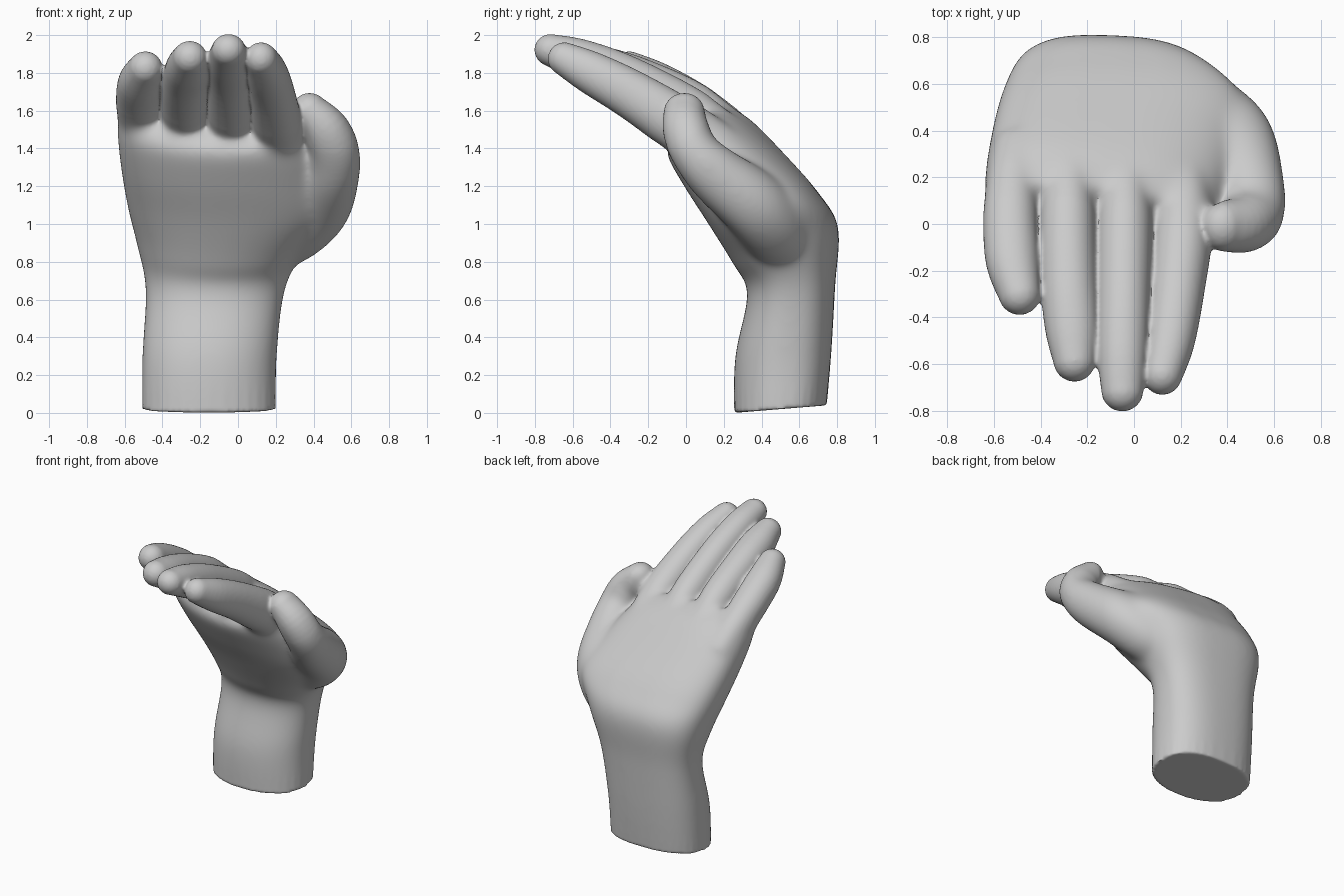
import bpy, bmesh, math
from mathutils import Vector

if "Cube" in bpy.data.objects:
    bpy.data.objects.remove(bpy.data.objects["Cube"])

X = Vector((1, 0, 0))
SIDES = 32


def spline(rows, steps=5):
    """Catmull-Rom interpolation through rows of numbers."""
    out = []
    n = len(rows)
    for i in range(n - 1):
        p0, p1, p2, p3 = (rows[max(0, min(n - 1, i + k))] for k in (-1, 0, 1, 2))
        for s in range(steps):
            t = s / steps
            out.append([0.5 * (2 * b + (c - a) * t + (2 * a - 5 * b + 4 * c - d) * t * t
                               + (3 * b - a - 3 * c + d) * t ** 3)
                        for a, b, c, d in zip(p0, p1, p2, p3)])
    out.append(list(rows[-1]))
    return out


def loft(bm, rings):
    """Skin rings given as (centre, u, v, roundness of front, roundness of back)."""
    loops = []
    for c, u, v, front, back in rings:
        loop = []
        for k in range(SIDES):
            a = 2 * math.pi * k / SIDES
            ca, sa = math.cos(a), math.sin(a)
            e = 2 / (back if sa > 0 else front)
            loop.append(bm.verts.new(c + u * math.copysign(abs(ca) ** e, ca)
                                     + v * math.copysign(abs(sa) ** e, sa)))
        loops.append(loop)
    for a, b in zip(loops, loops[1:]):
        for k in range(SIDES):
            j = (k + 1) % SIDES
            bm.faces.new((a[k], a[j], b[j], b[k]))
    bm.faces.new(loops[0][::-1])
    bm.faces.new(loops[-1])


def digit(bm, rows, side=X):
    """Tapered tube with a rounded tip; rows are x, y, z, half width, half thickness."""
    pts = spline(rows)
    rings = []
    for i, p in enumerate(pts):
        c = Vector(p[:3])
        t = (Vector(pts[min(i + 1, len(pts) - 1)][:3]) - Vector(pts[max(i - 1, 0)][:3])).normalized()
        u = (side - t * side.dot(t)).normalized()
        v = t.cross(u)
        rings.append((c, u * p[3], v * p[4], 2.1, 2.1))
    c, u, v = rings[-1][:3]
    r = (u.length + v.length) / 2
    for deg in (20, 40, 58, 74, 85):
        a = math.radians(deg)
        rings.append((c + t * r * math.sin(a), u * math.cos(a), v * math.cos(a), 2, 2))
    loft(bm, rings)


bm = bmesh.new()

# forearm and palm: front y, front z, back y, back z, left x, right x,
# backward tilt of the little-finger side, back roundness
palm = [(.255, .00, .745, .04, -.507, .20, 0, 2.5),
        (.26, .30, .77, .32, -.507, .207, 0, 2.6),
        (.325, .63, .79, .68, -.49, .25, .01, 2.7),
        (.255, .78, .805, .98, -.535, .36, .02, 2.8),
        (.12, 1.00, .70, 1.16, -.585, .51, .03, 2.8),
        (-.005, 1.20, .53, 1.35, -.62, .45, .045, 2.7),
        (-.09, 1.37, .32, 1.55, -.64, .355, .065, 2.6),
        (-.06, 1.45, .16, 1.63, -.62, .32, .07, 2.4)]
rings = []
for fy, fz, by, bz, xl, xr, tilt, e in spline(palm, 6):
    c = Vector(((xl + xr) / 2, (fy + by) / 2, (fz + bz) / 2))
    v = Vector((0, by - fy, bz - fz)) / 2
    rings.append((c, X * (xr - xl) / 2 - v.normalized() * tilt, v, 2.15, e))
loft(bm, rings)

# little, ring, middle and index fingers
digit(bm, [(-.50, .32, 1.38, .11, .13), (-.52, .18, 1.52, .115, .13), (-.53, .02, 1.645, .116, .118),
           (-.52, -.16, 1.75, .114, .11), (-.49, -.30, 1.825, .09, .09)])
digit(bm, [(-.28, .26, 1.40, .12, .16), (-.285, .03, 1.60, .123, .15),
           (-.28, -.25, 1.75, .121, .13), (-.265, -.45, 1.83, .115, .113),
           (-.255, -.585, 1.88, .091, .09)])
digit(bm, [(-.04, .24, 1.37, .12, .16), (-.04, .03, 1.555, .122, .155),
           (-.045, -.30, 1.755, .114, .13), (-.05, -.55, 1.865, .107, .112),
           (-.05, -.715, 1.92, .09, .086)])
digit(bm, [(.20, .22, 1.34, .12, .15), (.21, .0, 1.50, .13, .15),
           (.185, -.28, 1.68, .117, .13), (.155, -.50, 1.80, .105, .113),
           (.122, -.645, 1.875, .085, .088)])

# thumb with its fleshy base
digit(bm, [(.15, .52, .86, .14, .14), (.27, .47, .97, .19, .18),
           (.41, .36, 1.10, .19, .18), (.495, .16, 1.26, .15, .155),
           (.508, .05, 1.38, .136, .13), (.465, .0, 1.50, .122, .122),
           (.385, -.01, 1.595, .096, .108)], Vector((.8, 0, -.3)))

bmesh.ops.recalc_face_normals(bm, faces=bm.faces)
mesh = bpy.data.meshes.new("hand")
bm.to_mesh(mesh)
bm.free()
hand = bpy.data.objects.new("hand", mesh)
bpy.context.collection.objects.link(hand)
bpy.context.view_layer.objects.active = hand
hand.select_set(True)

# fuse the parts into one skin
fuse = hand.modifiers.new("fuse", 'REMESH')
fuse.mode = 'VOXEL'
fuse.voxel_size = 0.011
bpy.ops.object.modifier_apply(modifier="fuse")


def ramp(x):
    return max(0.0, min(1.0, x))


# soften the palm, knuckles and thumb base strongly, the digits lightly
group = hand.vertex_groups.new(name="palm_region")
for v in hand.data.vertices:
    x, y, z = v.co
    along = 0.76 * z - 0.65 * y
    w = ramp((1.23 - along) / .1) * ramp((z - .1) / .2)
    if x > .37:
        w *= ramp((1.1 - along) / .12)
    group.add([v.index], w, 'REPLACE')
for name, count, vg in (("soften_palm", 90, "palm_region"), ("soften_all", 4, "")):
    m = hand.modifiers.new(name, 'SMOOTH')
    m.factor = 0.5
    m.iterations = count
    m.vertex_group = vg
    bpy.ops.object.modifier_apply(modifier=name)

bpy.ops.object.shade_smooth_by_angle(angle=math.radians(50))
